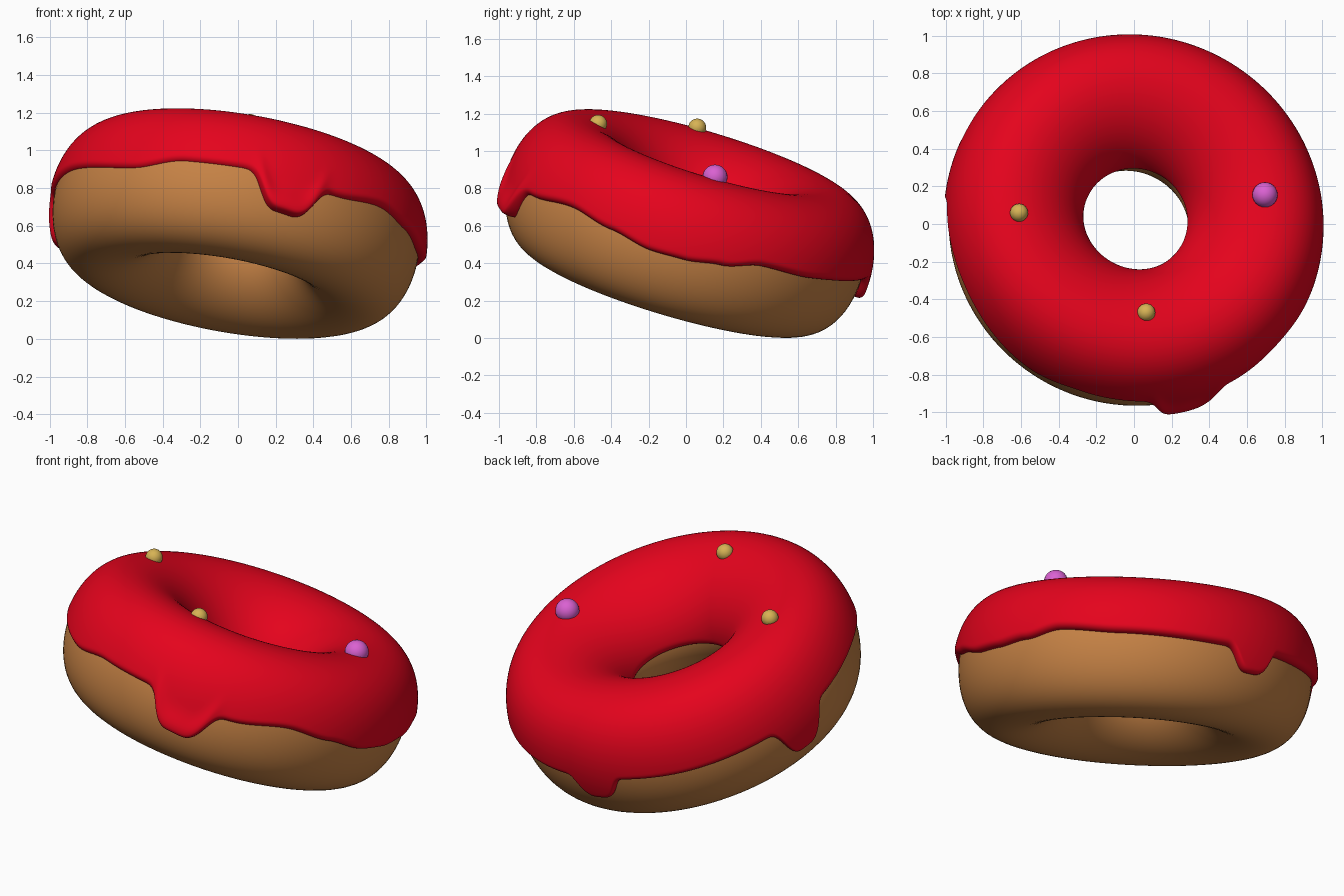
import bpy, bmesh, math
from mathutils import Vector

if "Cube" in bpy.data.objects:
    bpy.data.objects.remove(bpy.data.objects["Cube"])

ICING_CENTRE = Vector((-0.002, 0.01, 0.595))
DOUGH_CENTRE = Vector((-0.01, -0.002, 0.595))
NORMAL = Vector((0.18, 0.30, 1)).normalized()
TILT = Vector((0, 0, 1)).rotation_difference(NORMAL)
R, A, B = 0.645, 0.335, 0.37       # ring radius, tube half width, tube half height
CREST = 0.05                       # top and bottom crests lean outwards
THICK = 0.034                      # icing thickness


def material(name, rgb):
    m = bpy.data.materials.new(name)
    m.diffuse_color = (*rgb, 1)
    m.use_nodes = True
    m.node_tree.nodes["Principled BSDF"].inputs["Base Color"].default_value = m.diffuse_color
    return m


def ring_point(centre, az, v, offset=0.0):
    """Point on the tilted ring at azimuth az, tube angle v, pushed outwards."""
    nx, nz = math.cos(v) / A, math.sin(v) / B
    k = offset / math.hypot(nx, nz)
    rad = R + A * math.cos(v) + CREST * math.sin(v) ** 2 + nx * k
    p = Vector((rad * math.cos(az), rad * math.sin(az), B * math.sin(v) + nz * k))
    return centre + TILT @ p


def grid_object(name, rows, close_rows, mat):
    """Skin rows of points that loop round the ring."""
    bm = bmesh.new()
    vs = [[bm.verts.new(p) for p in row] for row in rows]
    n, m = len(vs), len(vs[0])
    for i in range(n):
        for j in range(m if close_rows else m - 1):
            i2, j2 = (i + 1) % n, (j + 1) % m
            bm.faces.new((vs[i][j], vs[i2][j], vs[i2][j2], vs[i][j2]))
    bm.normal_update()
    mesh = bpy.data.meshes.new(name)
    bm.to_mesh(mesh)
    bm.free()
    mesh.shade_smooth()
    mesh.materials.append(mat)
    ob = bpy.data.objects.new(name, mesh)
    bpy.context.collection.objects.link(ob)
    return ob


# Icing edge height by azimuth in degrees, and drips (azimuth, half width, depth, bulge)
EDGE = [(-125, -0.02), (-108, 0.025), (-78, 0.03), (-60, 0.005), (-40, 0.05), (-25, 0.02),
        (-10, -0.015), (0, -0.01), (12, 0.015), (25, 0.06), (45, 0.04),
        (92, 0.02), (130, 0.0), (165, 0.0), (200, 0.03), (235, -0.02)]
DRIPS = [(-75, 9.5, 0.19, 0.04), (92, 7, 0.13, 0.0), (165, 8, 0.20, 0.0)]


def edge_height(deg):
    """Lower edge of the icing, and extra drip thickness here."""
    h = bulge = 0.0
    for (a0, h0), (a1, h1) in zip(EDGE, EDGE[1:]):
        if a0 <= deg <= a1:
            t = (deg - a0) / (a1 - a0)
            h = h0 + (h1 - h0) * (3 * t * t - 2 * t ** 3)
            break
    for a, w, depth, extra in DRIPS:
        g = math.exp(-abs((deg - a) / w) ** 4)
        h -= depth * g
        bulge += extra * g
    return h, bulge


brown = material("dough brown", (0.57, 0.225, 0.06))
red = material("icing red", (0.78, 0.001, 0.012))
gold = material("sprinkle gold", (0.68, 0.45, 0.09))
pink = material("sprinkle pink", (0.70, 0.12, 0.64))

# Dough ring
grid_object("dough", [[ring_point(DOUGH_CENTRE, math.tau * i / 128, math.tau * j / 64)
                       for j in range(64)] for i in range(128)], True, brown)

# Icing with rounded rim and drips
rows = []
N, M = 480, 72
for i in range(N):
    deg = -125 + 360 * i / N
    h, bulge = edge_height(deg)
    v0 = math.asin(h / B)
    # inner rim, a little higher on the low side of the hole
    v1 = math.pi - 0.05 * math.cos(math.radians(deg - 50))
    row = []
    for j in range(M + 1):
        s = (1 - math.cos(math.pi * j / M)) / 2     # denser towards both rims
        v = v0 + (v1 - v0) * s
        outer, inner = (v - v0) * B, (v1 - v) * B
        rim = max(0.0, min(1.0, outer / 0.035, inner / 0.05))
        off = -0.01 + (THICK + 0.01) * math.sqrt(max(0.0, 1 - (1 - rim) ** 2))
        off += bulge * rim * math.exp(-((outer - 0.05) / 0.07) ** 2)
        row.append(ring_point(ICING_CENTRE, math.radians(deg), v, off))
    rows.append(row)
grid_object("icing", rows, False, red)

# Round sprinkles
for name, pos, rad, mat in [("sprinkle_left", (-0.61, 0.06, 1.125), 0.048, gold),
                            ("sprinkle_front", (0.065, -0.47, 1.145), 0.048, gold),
                            ("sprinkle_right", (0.695, 0.155, 0.86), 0.067, pink)]:
    bpy.ops.mesh.primitive_uv_sphere_add(segments=24, ring_count=14, radius=rad, location=pos)
    ob = bpy.context.object
    ob.name = name
    ob.data.shade_smooth()
    ob.data.materials.append(mat)
